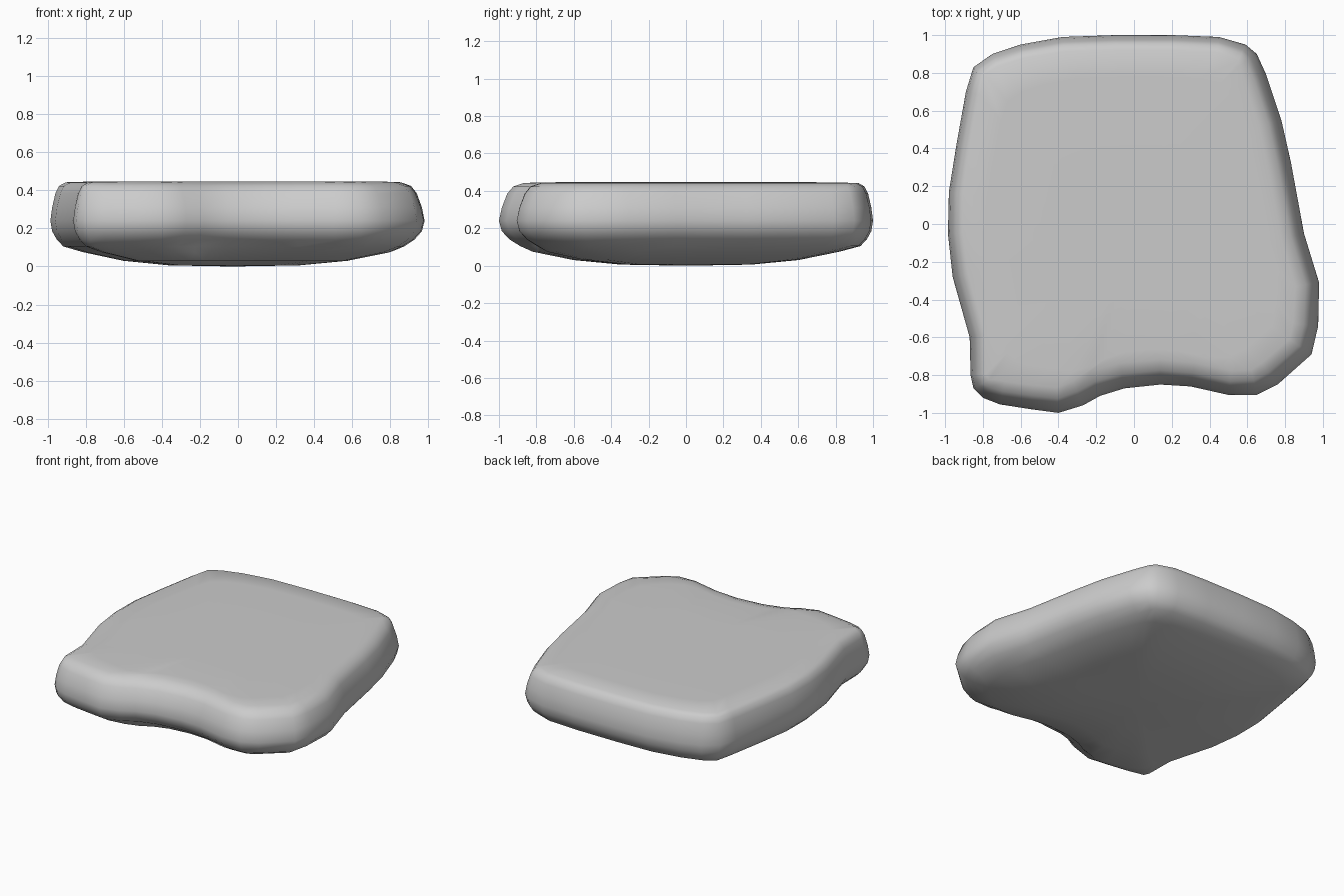
import bpy, bmesh
from mathutils import Vector

cube = bpy.data.objects.get("Cube")
if cube:
    bpy.data.objects.remove(cube, do_unlink=True)

# Widest outline of the slab, counter-clockwise
OUTLINE = [Vector(p) for p in (
    (-.85, -.87), (-.8, -.92), (-.71, -.955), (-.55, -.98), (-.4, -1), (-.27, -.96),
    (-.18, -.91), (-.05, -.87), (.14, -.85), (.3, -.86), (.5, -.905), (.65, -.905),
    (.76, -.85), (.94, -.69), (.975, -.54), (.98, -.31), (.9, -.05), (.83, .33),
    (.78, .55), (.7, .79), (.65, .9), (.59, .95), (.45, .99), (.2, 1), (-.1, 1),
    (-.38, .99), (-.6, .95), (-.75, .9), (-.85, .83), (-.89, .7), (-.94, .42),
    (-.98, .17), (-.985, -.05), (-.96, -.28), (-.87, -.6), (-.865, -.8))]
N = len(OUTLINE)
CENTRE = Vector((-.03, 0))


def inset_ring(inset, z):
    """Outline moved inwards along its normals, wider at the front and right."""
    ring = []
    for i, p in enumerate(OUTLINE):
        t = (OUTLINE[(i + 1) % N] - OUTLINE[i - 1]).normalized()
        n = Vector((t.y, -t.x))
        width = inset * (1 + .25 * n.x - .25 * n.y)
        ring.append((p - n * width).to_3d() + Vector((0, 0, z)))
    return ring


def scaled_ring(scale, z):
    """Outline shrunk towards the centre, for the broad faces."""
    return [(CENTRE + (p - CENTRE) * scale).to_3d() + Vector((0, 0, z)) for p in OUTLINE]


# Rings from the belly, round the rim, to the flat top
rings = [scaled_ring(.35, .006), scaled_ring(.6, .03), scaled_ring(.82, .075),
         inset_ring(.09, .105), inset_ring(.045, .14), inset_ring(.012, .185),
         inset_ring(0, .24), inset_ring(.012, .31), inset_ring(.035, .385),
         inset_ring(.06, .423), inset_ring(.105, .442),
         scaled_ring(.78, .446), scaled_ring(.4, .447)]

bm = bmesh.new()
loops = [[bm.verts.new(p) for p in ring] for ring in rings]
for low, high in zip(loops, loops[1:]):
    for i in range(N):
        j = (i + 1) % N
        bm.faces.new((low[i], low[j], high[j], high[i]))
for loop, z in ((loops[0], 0), (loops[-1], .447)):
    hub = bm.verts.new((CENTRE.x, CENTRE.y, z))
    for i in range(N):
        bm.faces.new((loop[i], loop[(i + 1) % N], hub))
bmesh.ops.recalc_face_normals(bm, faces=bm.faces)
for face in bm.faces:
    face.smooth = True

mesh = bpy.data.meshes.new("stone_slab")
bm.to_mesh(mesh)
bm.free()
slab = bpy.data.objects.new("stone_slab", mesh)
bpy.context.collection.objects.link(slab)

# Plain grey stone
grey = (.6, .6, .6, 1)
stone = bpy.data.materials.new("grey_stone")
stone.use_nodes = True
stone.diffuse_color = grey
bsdf = stone.node_tree.nodes["Principled BSDF"]
bsdf.inputs["Base Color"].default_value = grey
bsdf.inputs["Roughness"].default_value = .8
mesh.materials.append(stone)
